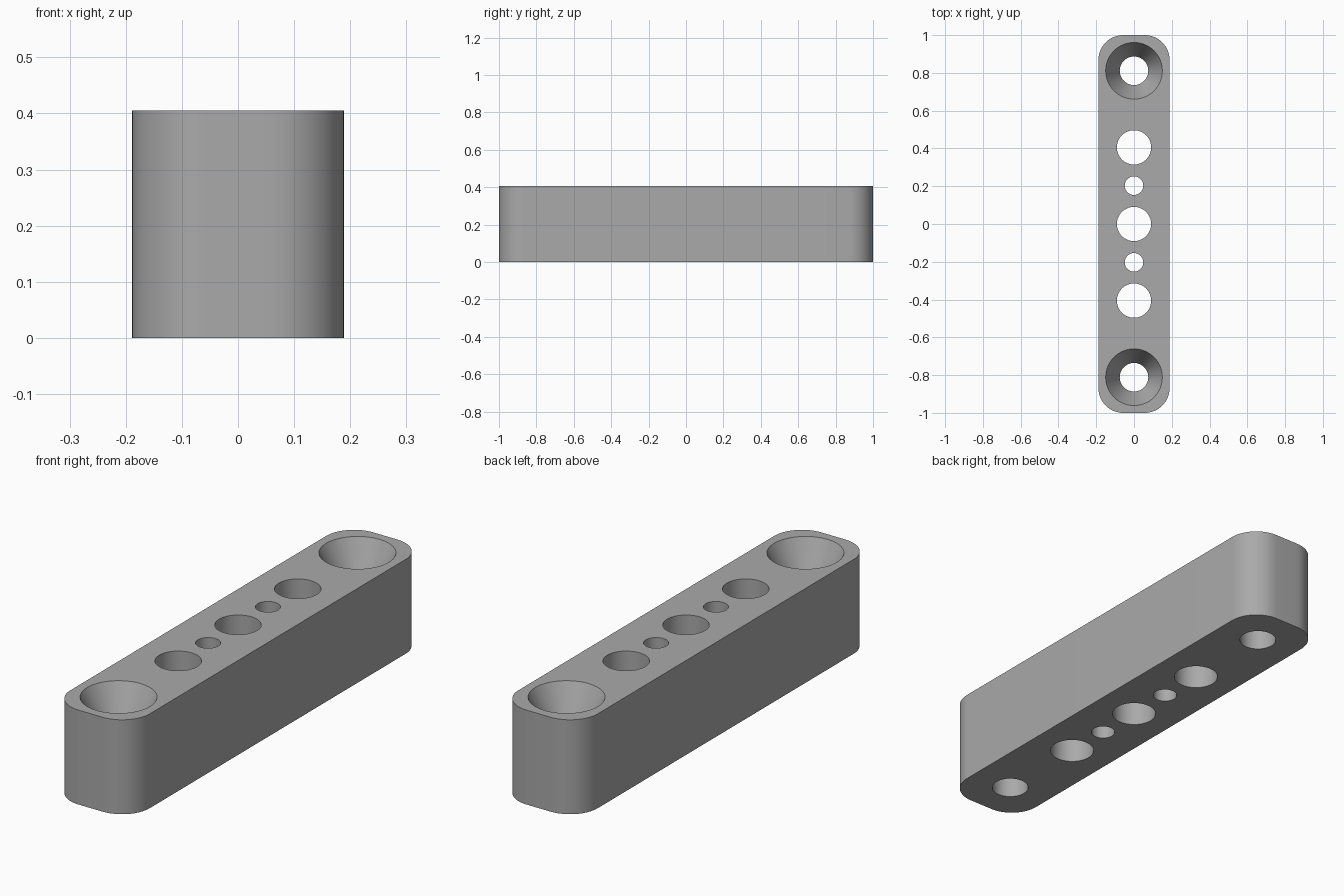
import bpy, bmesh, math
from mathutils import Vector

if "Cube" in bpy.data.objects:
    bpy.data.objects.remove(bpy.data.objects["Cube"], do_unlink=True)

HALF_W, HALF_L, HEIGHT, CORNER = 0.1887, 1.0, 0.4057, 0.132
PITCH = 0.2028
SINK_DEPTH = 0.15

grey = bpy.data.materials.new("plain grey")
grey.use_nodes = True
colour = (0.40, 0.40, 0.40, 1)
grey.diffuse_color = colour
grey.node_tree.nodes["Principled BSDF"].inputs["Base Color"].default_value = colour


def make_object(name, bm):
    bmesh.ops.recalc_face_normals(bm, faces=bm.faces)
    mesh = bpy.data.meshes.new(name)
    bm.to_mesh(mesh)
    bm.free()
    mesh.materials.append(grey)
    obj = bpy.data.objects.new(name, mesh)
    bpy.context.collection.objects.link(obj)
    return obj


def turned_cutter(name, y, profile, sides=64):
    """Solid of revolution about a vertical axis from (radius, z) points."""
    bm = bmesh.new()
    rings = []
    for r, z in profile:
        rings.append([bm.verts.new((r * math.cos(2 * math.pi * i / sides),
                                    y + r * math.sin(2 * math.pi * i / sides), z))
                      for i in range(sides)])
    for low, high in zip(rings, rings[1:]):
        for i in range(sides):
            j = (i + 1) % sides
            bm.faces.new((low[i], low[j], high[j], high[i]))
    bm.faces.new(rings[0])
    bm.faces.new(rings[-1])
    return make_object(name, bm)


# Block with rounded vertical corners
bm = bmesh.new()
outline = []
steps = 16
for quarter, (sx, sy) in enumerate([(1, 1), (-1, 1), (-1, -1), (1, -1)]):
    for i in range(steps + 1):
        a = (quarter + i / steps) * math.pi / 2
        outline.append(bm.verts.new((sx * (HALF_W - CORNER) + CORNER * math.cos(a),
                                     sy * (HALF_L - CORNER) + CORNER * math.sin(a), 0)))
base = bm.faces.new(outline)
top = bmesh.ops.extrude_face_region(bm, geom=[base])
bmesh.ops.translate(bm, vec=Vector((0, 0, HEIGHT)),
                    verts=[g for g in top["geom"] if isinstance(g, bmesh.types.BMVert)])
block = make_object("mounting_block", bm)

# Straight holes, then countersunk screw holes at the ends
cutters = []
for step in range(-2, 3):
    radius = 0.0906 if step % 2 == 0 else 0.049
    cutters.append(turned_cutter("straight_hole_cutter", step * PITCH,
                                 [(radius, -0.1), (radius, HEIGHT + 0.1)]))
for side in (-1, 1):
    cutters.append(turned_cutter("screw_hole_cutter", side * 4 * PITCH,
                                 [(0.0755, -0.1), (0.0755, HEIGHT - SINK_DEPTH),
                                  (0.15, HEIGHT), (0.15, HEIGHT + 0.1)]))

bpy.context.view_layer.objects.active = block
for cutter in cutters:
    mod = block.modifiers.new("hole", 'BOOLEAN')
    mod.operation = 'DIFFERENCE'
    mod.solver = 'EXACT'
    mod.object = cutter
    bpy.ops.object.modifier_apply(modifier=mod.name)
    bpy.data.objects.remove(cutter, do_unlink=True)

# Smooth curved walls, crisp rims
bpy.ops.object.select_all(action='DESELECT')
block.select_set(True)
bpy.ops.object.shade_smooth_by_angle(angle=math.radians(20))
